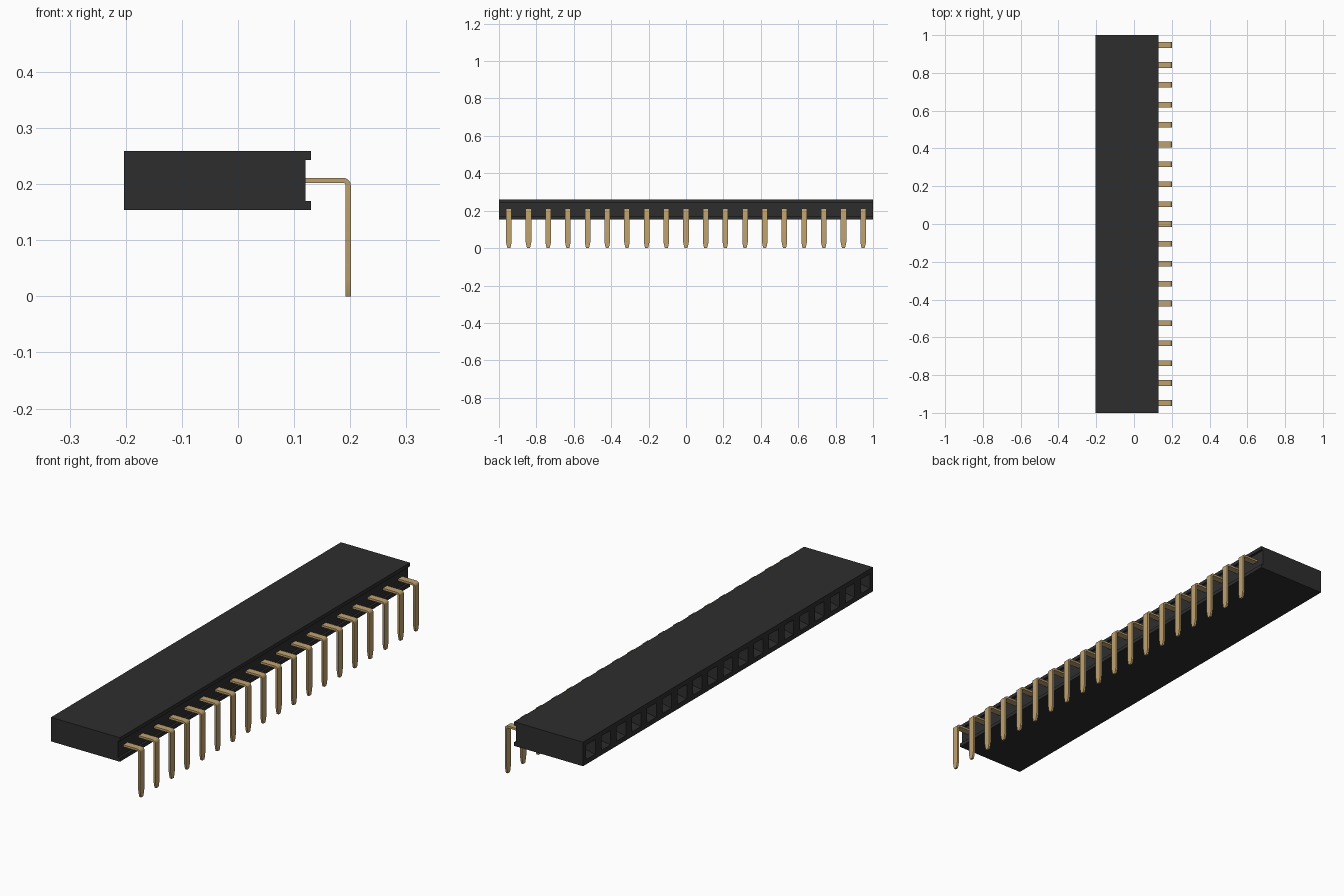
import bpy
import bmesh
from math import sin, cos, pi

if "Cube" in bpy.data.objects:
    bpy.data.objects.remove(bpy.data.objects["Cube"])

COUNT = 19
PITCH = 2 / COUNT


def make_material(name, rgb):
    mat = bpy.data.materials.new(name)
    mat.use_nodes = True
    mat.diffuse_color = (*rgb, 1)
    mat.node_tree.nodes["Principled BSDF"].inputs["Base Color"].default_value = (*rgb, 1)
    return mat


def make_object(name, bm, mat):
    bmesh.ops.recalc_face_normals(bm, faces=bm.faces)
    mesh = bpy.data.meshes.new(name)
    bm.to_mesh(mesh)
    bm.free()
    mesh.materials.append(mat)
    obj = bpy.data.objects.new(name, mesh)
    bpy.context.collection.objects.link(obj)
    return obj


def loft(bm, rings):
    """Bridge matching closed rings and cap both ends."""
    rings = [[bm.verts.new(p) for p in ring] for ring in rings]
    for a, b in zip(rings, rings[1:]):
        for i in range(len(a)):
            j = (i + 1) % len(a)
            bm.faces.new((a[i], a[j], b[j], b[i]))
    bm.faces.new(rings[0])
    bm.faces.new(rings[-1])


black = make_material("black plastic", (0.027, 0.027, 0.027))
gold = make_material("gold metal", (0.52, 0.36, 0.16))

# Housing: grooved profile along y, one section per socket
LEFT, RIGHT, GROOVE = -0.203, 0.13, 0.12
BOTTOM, TOP = 0.154, 0.259
profile = [(LEFT, BOTTOM), (RIGHT, BOTTOM), (RIGHT, 0.17), (GROOVE, 0.17),
           (GROOVE, 0.243), (RIGHT, 0.243), (RIGHT, TOP), (LEFT, TOP)]
bm = bmesh.new()
loft(bm, [[(x, -1 + i * PITCH, z) for x, z in profile] for i in range(COUNT + 1)])
bmesh.ops.recalc_face_normals(bm, faces=bm.faces)

# Sockets: square mouth, funnel, then a deep narrow hole
mouths = [f for f in bm.faces if f.normal.x < -0.9 and f.calc_center_median().x < LEFT + 0.01]
for thickness, depth in ((0.021, 0), (0.001, -0.008), (0.014, -0.02), (0.001, -0.12)):
    bmesh.ops.inset_individual(bm, faces=mouths, thickness=thickness, depth=depth,
                               use_even_offset=True)
make_object("housing", bm, black)

# Pins: flat strip bent through a right angle, narrowing at the tip
THICK, HALF = 0.009, 0.015
OUTER = 0.013
cx, cz = 0.201 - OUTER, 0.211 - OUTER


def strip_ring(outer, inner, half, y):
    return [(outer[0], y - half, outer[1]), (outer[0], y + half, outer[1]),
            (inner[0], y + half, inner[1]), (inner[0], y - half, inner[1])]


def build_pin(index):
    y = -1 + (index + 0.5) * PITCH
    rings = [strip_ring((0.11, 0.211), (0.11, 0.211 - THICK), HALF, y)]
    for k in range(7):
        a = pi / 2 * (1 - k / 6)
        arc = [(cx + r * cos(a), cz + r * sin(a)) for r in (OUTER, OUTER - THICK)]
        rings.append(strip_ring(*arc, HALF, y))
    for z, half in ((0.032, HALF), (0.008, 0.01), (0, 0.007)):
        rings.append(strip_ring((0.201, z), (0.201 - THICK, z), half, y))
    bm = bmesh.new()
    loft(bm, rings)
    pin = make_object(f"pin_{index + 1}", bm, gold)
    bpy.ops.object.select_all(action="DESELECT")
    pin.select_set(True)
    bpy.context.view_layer.objects.active = pin
    bpy.ops.object.shade_smooth_by_angle()


for n in range(COUNT):
    build_pin(n)
